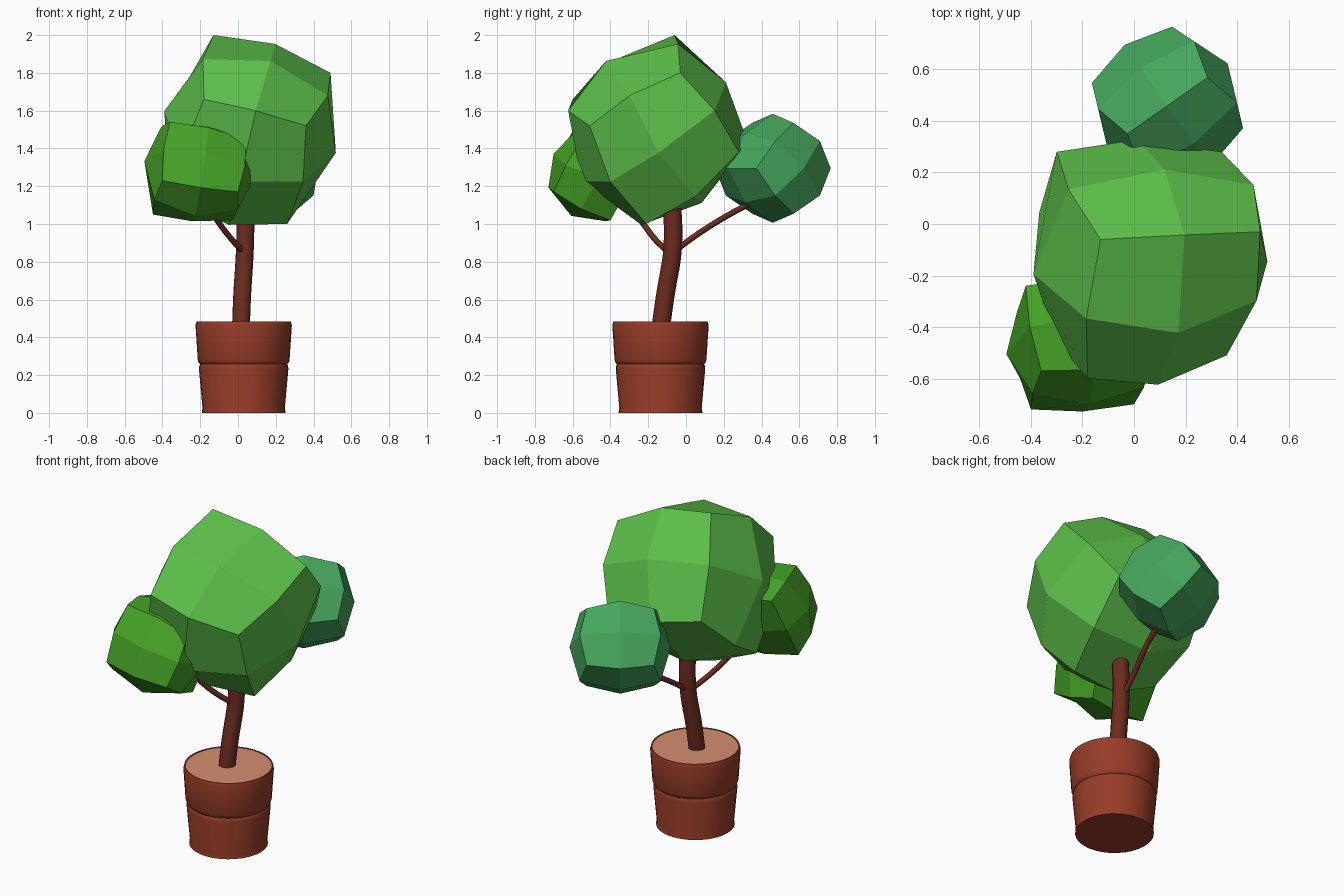
import bpy, bmesh, math
from mathutils import Vector, Euler

if "Cube" in bpy.data.objects:
    bpy.data.objects.remove(bpy.data.objects["Cube"])


def material(name, rgb):
    m = bpy.data.materials.new(name)
    m.diffuse_color = (*rgb, 1)
    m.use_nodes = True
    m.node_tree.nodes["Principled BSDF"].inputs["Base Color"].default_value = m.diffuse_color
    return m


CLAY = material("clay", (0.31, 0.045, 0.021))
SOIL = material("soil", (0.66, 0.27, 0.17))
BARK = material("bark", (0.15, 0.025, 0.014))
GREEN = material("crown_green", (0.11, 0.53, 0.07))
DEEP = material("deep_green", (0.06, 0.36, 0.02))
COOL = material("cool_green", (0.06, 0.38, 0.11))


def finish(bm, name, mat, smooth=False):
    bmesh.ops.recalc_face_normals(bm, faces=bm.faces)
    me = bpy.data.meshes.new(name)
    bm.to_mesh(me)
    bm.free()
    ob = bpy.data.objects.new(name, me)
    bpy.context.collection.objects.link(ob)
    me.materials.append(mat)
    if smooth:
        bpy.context.view_layer.objects.active = ob
        ob.select_set(True)
        bpy.ops.object.shade_smooth_by_angle(angle=math.radians(35))
        ob.select_set(False)
    return ob


def lathe(name, profile, centre, mat, n=32):
    bm = bmesh.new()
    vs = [bm.verts.new((centre[0] + r, centre[1], z)) for r, z in profile]
    es = [bm.edges.new(p) for p in zip(vs, vs[1:])]
    bmesh.ops.spin(bm, geom=vs + es, cent=(*centre, 0), axis=(0, 0, 1),
                   angle=math.tau, steps=n, use_duplicate=False)
    bmesh.ops.remove_doubles(bm, verts=bm.verts, dist=1e-4)
    return finish(bm, name, mat, True)


def limb(name, points, radius):
    """Round branch along a smooth path."""
    cu = bpy.data.curves.new(name, 'CURVE')
    cu.dimensions = '3D'
    cu.bevel_depth = radius
    cu.bevel_resolution = 3
    cu.use_fill_caps = True
    cu.resolution_u = 5
    sp = cu.splines.new('BEZIER')
    sp.bezier_points.add(len(points) - 1)
    for bp, co in zip(sp.bezier_points, points):
        bp.co = co
        bp.handle_left_type = bp.handle_right_type = 'AUTO'
    ob = bpy.data.objects.new(name, cu)
    bpy.context.collection.objects.link(ob)
    cu.materials.append(BARK)
    bpy.context.view_layer.objects.active = ob
    ob.select_set(True)
    bpy.ops.object.convert(target='MESH')
    bpy.ops.object.shade_smooth_by_angle(angle=math.radians(40))
    bpy.context.object.select_set(False)


def foliage(name, corners, mat, face_bulge=1.5, edge_bulge=1.14, shift=(0, 0, 0)):
    """Skewed box (loop of 4 corners, then the opposite loop) puffed to 24 flat quads."""
    bm = bmesh.new()
    vs = [bm.verts.new(c) for c in corners]
    centre = sum((v.co for v in vs), Vector()) / 8 + Vector(shift)
    bm.faces.new(vs[:4])
    bm.faces.new(vs[4:])
    for i in range(4):
        j = (i + 1) % 4
        bm.faces.new((vs[i], vs[j], vs[4 + j], vs[4 + i]))
    bmesh.ops.subdivide_edges(bm, edges=bm.edges[:], cuts=1, use_grid_fill=True)
    for v in bm.verts:
        if len(v.link_edges) == 4:      # corners have 3 edges and stay put
            on_edge = any(len(e.other_vert(v).link_edges) == 3 for e in v.link_edges)
            v.co = centre + (v.co - centre) * (edge_bulge if on_edge else face_bulge)
    return finish(bm, name, mat)


# Pot with a grooved waist, and the soil
POT = (0.03, -0.135)
lathe("pot", [(0, 0), (0.222, 0), (0.218, 0.025), (0.237, 0.235), (0.234, 0.252),
              (0.23, 0.258), (0.238, 0.265), (0.243, 0.28), (0.255, 0.465),
              (0.25, 0.483), (0.242, 0.483), (0.24, 0.46), (0, 0.46)], POT, CLAY)
lathe("soil", [(0.243, 0.46), (0.243, 0.48), (0, 0.48)], POT, SOIL)

# Trunk and two branches
limb("trunk", [(0.015, -0.135, 0.44), (0.022, -0.11, 0.62),
               (0.037, -0.07, 0.88), (0.04, -0.08, 1.2)], 0.049)
limb("front_branch", [(0.03, -0.09, 0.85), (-0.03, -0.16, 0.915),
                      (-0.11, -0.24, 1.02), (-0.18, -0.34, 1.15)], 0.016)
limb("back_branch", [(0.03, -0.07, 0.85), (0.05, 0.06, 0.945),
                     (0.09, 0.22, 1.045), (0.12, 0.4, 1.14)], 0.016)

# Foliage clumps
foliage("main_crown", [(0.49, -0.03, 1.80), (0.36, -0.51, 1.52), (-0.18, -0.60, 1.66), (-0.13, -0.06, 2.0),
                       (0.34, 0.28, 1.38), (0.26, -0.21, 1.0), (-0.33, -0.22, 1.12), (-0.30, 0.28, 1.50)],
        GREEN, 1.52, 1.14, (0, 0.07, 0.02))
foliage("front_clump", [(-0.40, -0.72, 1.23), (0.0, -0.70, 1.17), (0.04, -0.55, 1.45), (-0.36, -0.57, 1.54),
                        (-0.45, -0.46, 1.05), (-0.03, -0.40, 1.02), (0.0, -0.22, 1.40), (-0.42, -0.24, 1.46)],
        DEEP, 1.43, 1.08)
turn = Euler((math.radians(45), 0, math.radians(35))).to_matrix()
ring = [(-1, -1), (1, -1), (1, 1), (-1, 1)]
foliage("back_clump", [Vector((0.13, 0.46, 1.295)) + turn @ Vector((x * 0.19, y * 0.17, z * 0.17))
                       for z in (1, -1) for x, y in ring], COOL, 1.5, 1.2)
